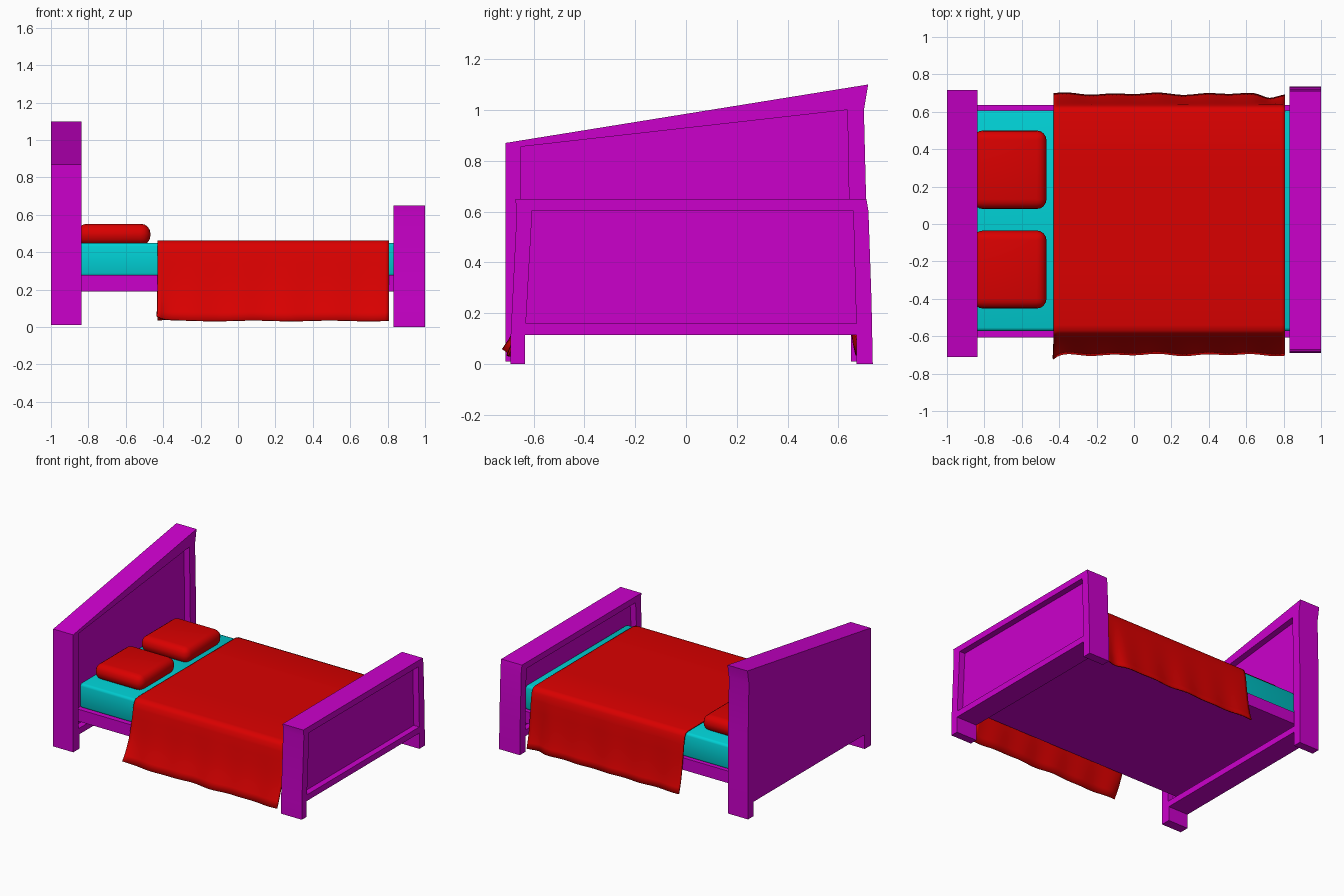
import bpy, bmesh, math

if "Cube" in bpy.data.objects:
    bpy.data.objects.remove(bpy.data.objects["Cube"])


def material(name, rgb):
    m = bpy.data.materials.new(name)
    m.diffuse_color = (*rgb, 1)
    m.use_nodes = True
    m.node_tree.nodes["Principled BSDF"].inputs["Base Color"].default_value = m.diffuse_color
    return m


PURPLE = material("purple_wood", (0.6, 0.0, 0.6))
CYAN = material("cyan_cloth", (0.0, 0.62, 0.65))
RED = material("red_cloth", (0.7, 0.0, 0.0))


def finish(name, bm, mat, angle=None, recalc=True):
    if recalc:
        bmesh.ops.recalc_face_normals(bm, faces=bm.faces)
    me = bpy.data.meshes.new(name)
    bm.to_mesh(me)
    bm.free()
    me.materials.append(mat)
    ob = bpy.data.objects.new(name, me)
    bpy.context.collection.objects.link(ob)
    if angle:
        bpy.context.view_layer.objects.active = ob
        ob.select_set(True)
        bpy.ops.object.shade_smooth_by_angle(angle=math.radians(angle))
        ob.select_set(False)
    return ob


def box(name, x, y, z, mat, bevel=0, segments=1):
    bm = bmesh.new()
    bmesh.ops.create_cube(bm, size=1)
    for v in bm.verts:
        v.co = [(r[0] + r[1]) / 2 + c * (r[1] - r[0]) for r, c in zip((x, y, z), v.co)]
    if bevel:
        bmesh.ops.bevel(bm, geom=bm.edges[:], offset=bevel, segments=segments,
                        profile=0.5, affect='EDGES')
    return finish(name, bm, mat, 50 if bevel else None)


def board(name, x0, x1, outline, panel, left, right, recess):
    """Board in the YZ plane with legs and an optional sunk panel per side.
    outline: leg bottoms, notch and right/left edges; left/right: extra edge points."""
    lo, li, ln, rn, ri, ro, tr, tl = outline
    ring = [lo, li, ln, rn, ri, ro, *right, tr, tl, *left]
    a, d, g, h = panel
    bm = bmesh.new()
    sides = []
    for x, depth in ((x0, recess[0]), (x1, -recess[1])):
        V = {p: bm.verts.new((x, *p)) for p in ring}
        sides.append(V)
        if not depth:
            bm.faces.new([V[p] for p in ring])
            continue
        near = {p: bm.verts.new((x, *p)) for p in panel}
        far = {p: bm.verts.new((x + depth, *p)) for p in panel}
        W = {**V, **near}
        for poly in ([tl, *left, lo, li, ln, a, h], [ln, rn, d, a],
                     [rn, ri, ro, *right, tr, g, d], [tr, tl, h, g]):
            bm.faces.new([W[p] for p in poly])
        for i in range(4):
            p, q = panel[i], panel[(i + 1) % 4]
            bm.faces.new([near[p], near[q], far[q], far[p]])
        bm.faces.new([far[p] for p in panel])
    for i, p in enumerate(ring):
        q = ring[(i + 1) % len(ring)]
        bm.faces.new([sides[0][p], sides[0][q], sides[1][q], sides[1][p]])
    return finish(name, bm, PURPLE, 30)


# Slanted headboard, panel sunk on the mattress side only
board("headboard", -1.0, -0.838,
      [(-0.71, 0.01), (-0.64, 0.01), (-0.64, 0.115), (0.65, 0.115),
       (0.65, 0.01), (0.71, 0.01), (0.717, 1.10), (-0.71, 0.87)],
      [(-0.65, 0.16), (0.65, 0.16), (0.635, 1.0), (-0.65, 0.855)],
      [], [(0.71, 0.6), (0.70, 1.0)], (0, 0.045))

# Footboard, panel sunk on both sides
board("footboard", 0.832, 1.0,
      [(-0.69, 0.0), (-0.633, 0.0), (-0.633, 0.115), (0.67, 0.115),
       (0.67, 0.0), (0.735, 0.0), (0.71, 0.65), (-0.672, 0.65)],
      [(-0.63, 0.16), (0.67, 0.16), (0.658, 0.605), (-0.605, 0.605)],
      [(-0.666, 0.6), (-0.69, 0.11)], [(0.73, 0.25), (0.718, 0.6)], (0.045, 0.045))

# Base and mattress
box("bed_base", (-0.885, 0.88), (-0.607, 0.635), (0.19, 0.278), PURPLE)
box("mattress", (-0.885, 0.88), (-0.572, 0.607), (0.27, 0.45), CYAN, 0.018, 2)

# Pillows
for i, (y0, y1) in enumerate([(-0.452, -0.035), (0.08, 0.5)]):
    box(f"pillow_{i + 1}", (-0.86, -0.468), (y0, y1), (0.437, 0.552), RED, 0.052, 4)

# Blanket: draped cross-section swept along x, with slight folds near the hems
front = [(-0.70, 0.035), (-0.683, 0.08), (-0.662, 0.14), (-0.643, 0.20), (-0.627, 0.27),
         (-0.612, 0.34), (-0.60, 0.40), (-0.588, 0.44), (-0.57, 0.458), (-0.54, 0.463)]
back = [(0.59, 0.463), (0.618, 0.455), (0.632, 0.43), (0.642, 0.38), (0.65, 0.30),
        (0.66, 0.22), (0.672, 0.14), (0.685, 0.08), (0.697, 0.038)]
profile = front + [(-0.25, 0.464), (0.02, 0.464), (0.3, 0.464)] + back
N = 60
bm = bmesh.new()
rows = []
for i in range(N + 1):
    t = i / N
    wave = 0.004 * math.sin(t * 31) + 0.003 * math.sin(t * 17 + 1)
    row = []
    for y, z in profile:
        low = max(0.0, (0.40 - z) / 0.37)
        dy = wave * low
        dz = 0.002 * math.sin(t * 19) * low
        corner = math.exp(-t / 0.025) * low ** 3
        if y < 0:
            dy -= 0.028 * corner
            dz += 0.025 * corner
        else:
            dy -= 0.018 * low * math.exp(-((t - 0.93) / 0.04) ** 2)
        row.append(bm.verts.new((-0.43 + 1.237 * t, y + dy, z + dz)))
    rows.append(row)
for r, s in zip(rows, rows[1:]):
    for j in range(len(profile) - 1):
        bm.faces.new([r[j], s[j], s[j + 1], r[j + 1]])
blanket = finish("blanket", bm, RED, 60, recalc=False)
mod = blanket.modifiers.new("thickness", 'SOLIDIFY')
mod.thickness = 0.008
mod.offset = -1
